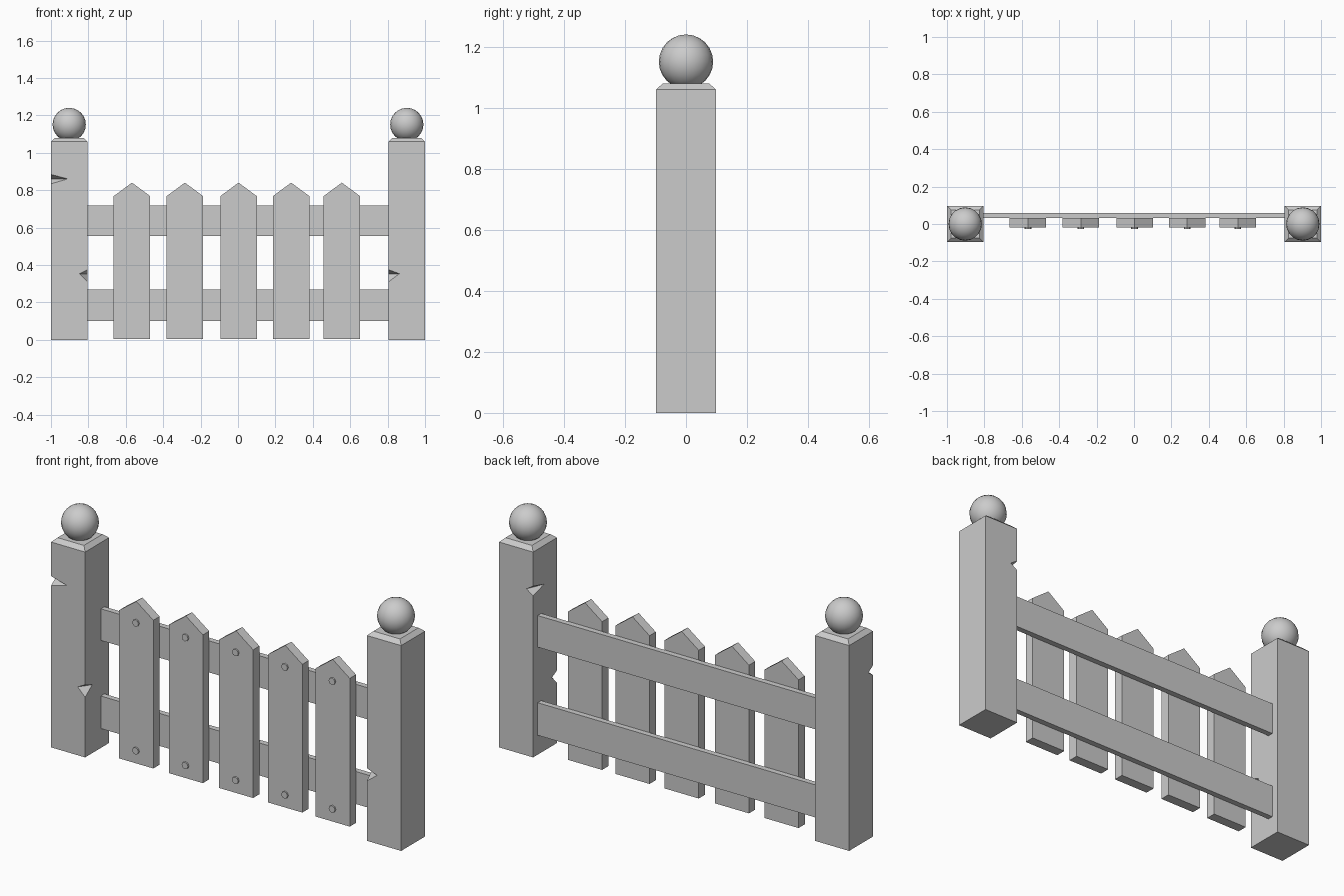
import bpy, bmesh, math
from mathutils import Vector, Matrix

if "Cube" in bpy.data.objects:
    bpy.data.objects.remove(bpy.data.objects["Cube"])

H = 0.0975          # half width of a post
POST_X = 0.9025     # post centre


def make(name, bm, loc=(0, 0, 0)):
    bmesh.ops.recalc_face_normals(bm, faces=bm.faces[:])
    me = bpy.data.meshes.new(name)
    bm.to_mesh(me)
    bm.free()
    ob = bpy.data.objects.new(name, me)
    ob.location = loc
    bpy.context.collection.objects.link(ob)
    return ob


def box(name, x0, x1, y0, y1, z0, z1):
    bm = bmesh.new()
    m = Matrix.Translation(((x0 + x1) / 2, (y0 + y1) / 2, (z0 + z1) / 2))
    m = m @ Matrix.Diagonal((x1 - x0, y1 - y0, z1 - z0, 1))
    bmesh.ops.create_cube(bm, size=1, matrix=m)
    return make(name, bm)


def notch_cutter(name, sx, sy, dx, dy, z0, zm, z1):
    """Wedge that chips a post edge, with its valley running between two tips."""
    front = Vector((sx * (H - dx), sy * H, zm))
    side = Vector((sx * H, sy * (H - dy), zm))
    mid = (front + side) / 2
    pts = [front, side, Vector((sx * H, sy * H, z0)), Vector((sx * H, sy * H, z1))]
    bm = bmesh.new()
    vs = [bm.verts.new(mid + (p - mid) * 1.6) for p in pts]
    for a, b, c in ((0, 1, 2), (0, 1, 3), (0, 2, 3), (1, 2, 3)):
        bm.faces.new((vs[a], vs[b], vs[c]))
    cutter = make(name, bm)
    cutter.hide_render = True
    return cutter


# Post: square shaft with a chamfered top
bm = bmesh.new()
rings = []
for z, h in ((0, H), (1.06, H), (1.08, H - 0.022)):
    rings.append([bm.verts.new((sx * h, sy * h, z))
                  for sx, sy in ((-1, -1), (1, -1), (1, 1), (-1, 1))])
for lo, hi in zip(rings, rings[1:]):
    for i in range(4):
        j = (i + 1) % 4
        bm.faces.new((lo[i], lo[j], hi[j], hi[i]))
bm.faces.new(rings[0])
bm.faces.new(rings[-1])
left_post = make("left_post", bm)

# Chips in two post edges
cutters = [notch_cutter("upper_notch_cutter", -1, -1, 0.09, 0.038, 0.834, 0.86, 0.884),
           notch_cutter("lower_notch_cutter", 1, -1, 0.042, 0.058, 0.31, 0.353, 0.375)]
for c in cutters:
    mod = left_post.modifiers.new("notch", 'BOOLEAN')
    mod.object = c
    mod.solver = 'EXACT'
dg = bpy.context.evaluated_depsgraph_get()
cut_mesh = bpy.data.meshes.new_from_object(left_post.evaluated_get(dg))
left_post.modifiers.clear()
left_post.data = cut_mesh
for c in cutters:
    bpy.data.objects.remove(c)
left_post.location.x = -POST_X

# Right post is the same post turned a quarter
right_post = bpy.data.objects.new("right_post", cut_mesh)
right_post.location.x = POST_X
right_post.rotation_euler.z = -math.pi / 2
bpy.context.collection.objects.link(right_post)

# Ball finials
for side, x in (("left", -POST_X), ("right", POST_X)):
    bm = bmesh.new()
    bmesh.ops.create_uvsphere(bm, u_segments=20, v_segments=12, radius=0.089)
    ball = make(side + "_ball_finial", bm, (x, 0, 1.151))
    for p in ball.data.polygons:
        p.use_smooth = True

# Rails between the posts
for name, z0, z1 in (("lower_rail", 0.10, 0.268), ("upper_rail", 0.555, 0.718)):
    box(name, -0.806, 0.806, 0.031, 0.06, z0, z1)

# Pointed pickets with two nails each
W = 0.0975
profile = [(-W, 0.003), (W, 0.003), (W, 0.768), (0, 0.84), (-W, 0.768)]
for i, x in enumerate((-0.567, -0.284, 0.003, 0.284, 0.555), 1):
    bm = bmesh.new()
    face = bm.faces.new([bm.verts.new((px, -0.02, pz)) for px, pz in profile])
    ext = bmesh.ops.extrude_face_region(bm, geom=[face], use_keep_orig=True)
    bmesh.ops.translate(bm, vec=(0, 0.051, 0),
                        verts=[v for v in ext["geom"] if isinstance(v, bmesh.types.BMVert)])
    make(f"picket_{i}", bm, (x, 0, 0))
    for part, z in (("lower", 0.07), ("upper", 0.73)):
        bm = bmesh.new()
        bmesh.ops.create_cone(bm, cap_ends=True, segments=8, radius1=0.018, radius2=0.018,
                              depth=0.02, matrix=Matrix.Rotation(math.pi / 2, 4, 'X'))
        make(f"{part}_nail_{i}", bm, (x, -0.018, z))
